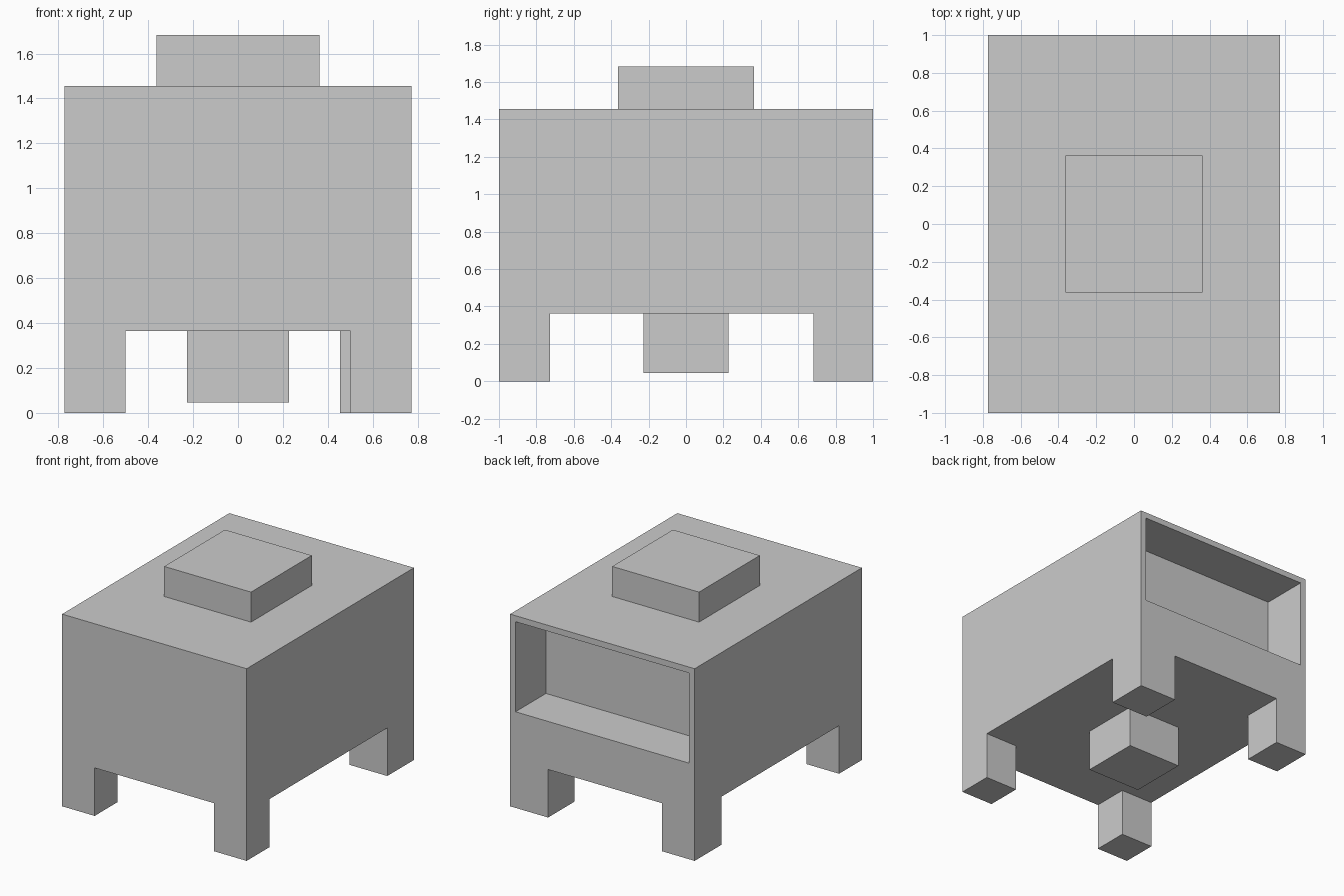
import bpy
import bmesh

if "Cube" in bpy.data.objects:
    bpy.data.objects.remove(bpy.data.objects["Cube"])

U = 2 / 44  # modelling grid step; the model is 44 steps long


def box(name, x, y, z):
    """Axis-aligned box from (min, max) pairs given in grid steps."""
    bm = bmesh.new()
    bmesh.ops.create_cube(bm, size=1)
    for v in bm.verts:
        for i, (lo, hi) in enumerate((x, y, z)):
            v.co[i] = (lo if v.co[i] < 0 else hi) * U
    mesh = bpy.data.meshes.new(name)
    bm.to_mesh(mesh)
    bm.free()
    obj = bpy.data.objects.new(name, mesh)
    bpy.context.collection.objects.link(obj)
    return obj


# Main body
body = box("body", (-17, 17), (-22, 22), (8, 32))

# Recessed niche in the back face
bm = bmesh.new()
bm.from_mesh(body.data)
bm.normal_update()
back = max(bm.faces, key=lambda f: f.calc_center_median().y)
bmesh.ops.inset_region(bm, faces=[back], thickness=U, use_even_offset=True)
for v in back.verts:
    if v.co.z < 20 * U:
        v.co.z = 16 * U
inner = bmesh.ops.extrude_discrete_faces(bm, faces=[back])["faces"][0]
bmesh.ops.translate(bm, verts=inner.verts[:], vec=(0, -8 * U, 0))
bmesh.ops.recalc_face_normals(bm, faces=bm.faces[:])
bm.to_mesh(body.data)
bm.free()

# Raised block on top and hanging block underneath
box("top_block", (-8, 8), (-8, 8), (32, 37))
box("under_block", (-5, 5), (-5, 5), (1, 8))

# Corner legs: the back ones are slightly larger
box("front_left_leg", (-17, -11), (-22, -16), (0, 8))
box("front_right_leg", (11, 17), (-22, -16), (0, 8))
box("back_left_leg", (-17, -11), (15, 22), (0, 8))
box("back_right_leg", (10, 17), (15, 22), (0, 8))
